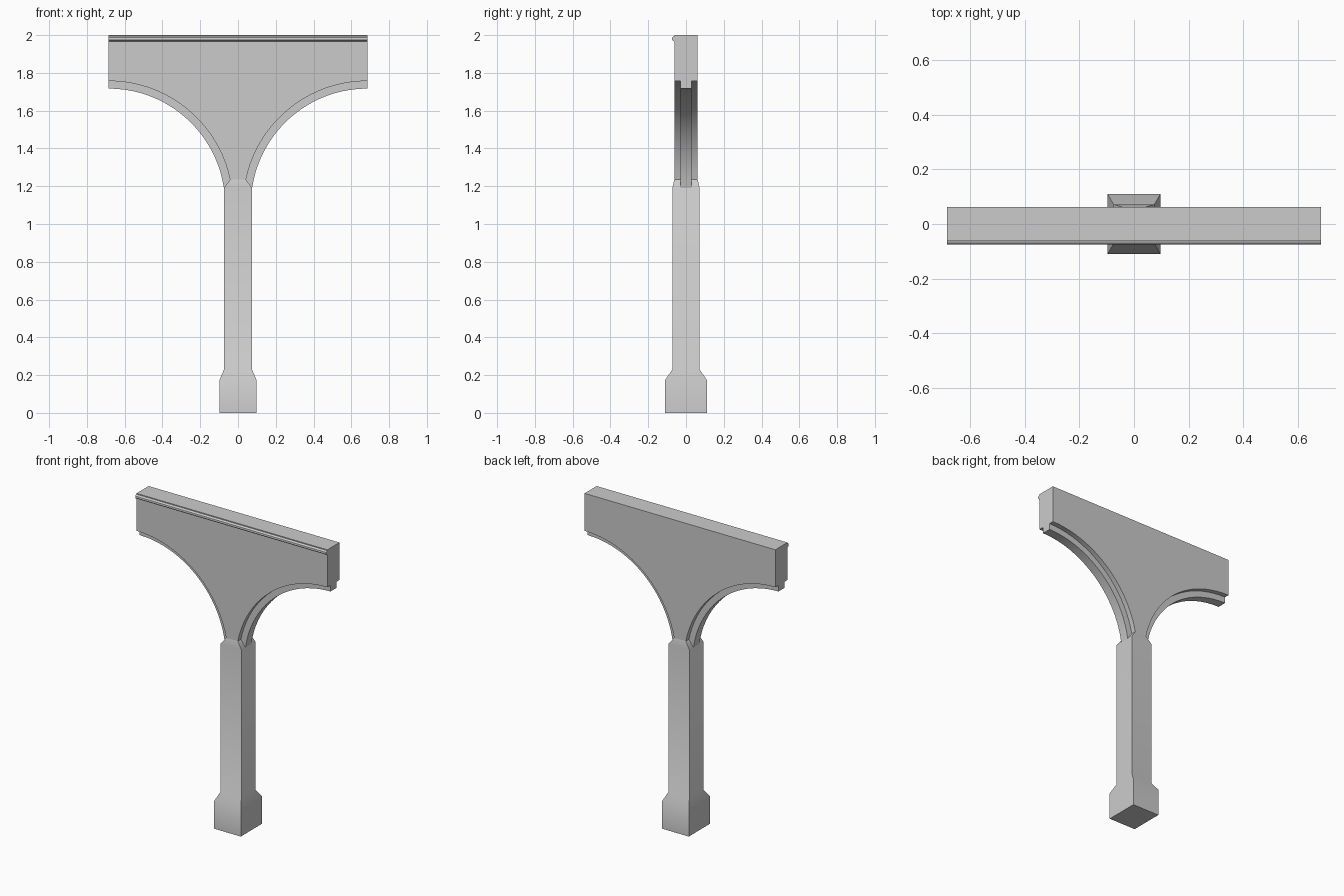
import bpy, bmesh
from math import asin, sin, cos, pi, radians

if "Cube" in bpy.data.objects:
    bpy.data.objects.remove(bpy.data.objects["Cube"])

HALF, DEPTH, RIB = 0.685, 0.062, 0.03      # half width, half depths of wall and rib
CENTRE_Z, R_OUT, R_IN = 1.10, 0.657, 0.617  # arch circle
NECK_Z, SHAFT_Z, STEPS = 1.235, 1.19, 20


def finish(name, bm, angle=40):
    bmesh.ops.remove_doubles(bm, verts=bm.verts, dist=1e-5)
    bmesh.ops.recalc_face_normals(bm, faces=bm.faces)
    mesh = bpy.data.meshes.new(name)
    bm.to_mesh(mesh)
    bm.free()
    ob = bpy.data.objects.new(name, mesh)
    bpy.context.collection.objects.link(ob)
    bpy.ops.object.select_all(action='DESELECT')
    ob.select_set(True)
    bpy.context.view_layer.objects.active = ob
    bpy.ops.object.shade_smooth_by_angle(angle=radians(angle))
    return ob


def face(bm, pts):
    return bm.faces.new([bm.verts.new(p) for p in pts])


def arc(radius, z_low):
    # quarter arch from the neck up to the outer end, as (x, z)
    a0 = asin((z_low - CENTRE_Z) / radius)
    angles = [a0 + (pi / 2 - a0) * i / STEPS for i in range(STEPS + 1)]
    return [(HALF - radius * cos(a), CENTRE_Z + radius * sin(a)) for a in angles]


outer, inner = arc(R_OUT, NECK_Z), arc(R_IN, SHAFT_Z)
neck_x, shaft_x = outer[0][0], inner[0][0]

# Arched spandrel wall with stepped rib and front bead
bead = [(-DEPTH, 1.967), (-0.071, 1.971), (-0.075, 1.979),
        (-0.074, 1.987), (-0.069, 1.992), (-DEPTH, 1.994)]
under = [(outer, -DEPTH), (outer, -RIB), (inner, -RIB),
         (inner, RIB), (outer, RIB), (outer, DEPTH)]
bm = bmesh.new()
for s in (1, -1):
    # front and back faces
    for y, z in ((-DEPTH, 1.967), (DEPTH, 2.0)):
        outline = [(0, NECK_Z)] + outer + [(HALF, z), (0, z)]
        face(bm, [(s * px, y, pz) for px, pz in outline])
    # underside swept along the arch
    for (ca, ya), (cb, yb) in zip(under, under[1:]):
        for i in range(STEPS):
            face(bm, [(s * ca[i][0], ya, ca[i][1]), (s * cb[i][0], yb, cb[i][1]),
                      (s * cb[i + 1][0], yb, cb[i + 1][1]),
                      (s * ca[i + 1][0], ya, ca[i + 1][1])])
    # bead and top
    rim = bead + [(-DEPTH, 2.0), (DEPTH, 2.0)]
    for (ya, za), (yb, zb) in zip(rim, rim[1:]):
        face(bm, [(0, ya, za), (s * HALF, ya, za), (s * HALF, yb, zb), (0, yb, zb)])
    # end face
    section = rim + [(y, c[-1][1]) for c, y in reversed(under)]
    face(bm, [(s * HALF, y, z) for y, z in section])
finish("arch_wall", bm, 30)

# Column: plinth, shaft and tapered neck
rings = [(0.097, 0.11, 0), (0.097, 0.11, 0.175), (shaft_x, 0.072, 0.23),
         (shaft_x, 0.072, SHAFT_Z), (neck_x, DEPTH, NECK_Z)]
bm = bmesh.new()
loops = [[(x, y, z), (-x, y, z), (-x, -y, z), (x, -y, z)] for x, y, z in rings]
face(bm, loops[0])
for a, b in zip(loops, loops[1:]):
    for i in range(4):
        j = (i + 1) % 4
        face(bm, [a[i], a[j], b[j], b[i]])
column = finish("column", bm)
